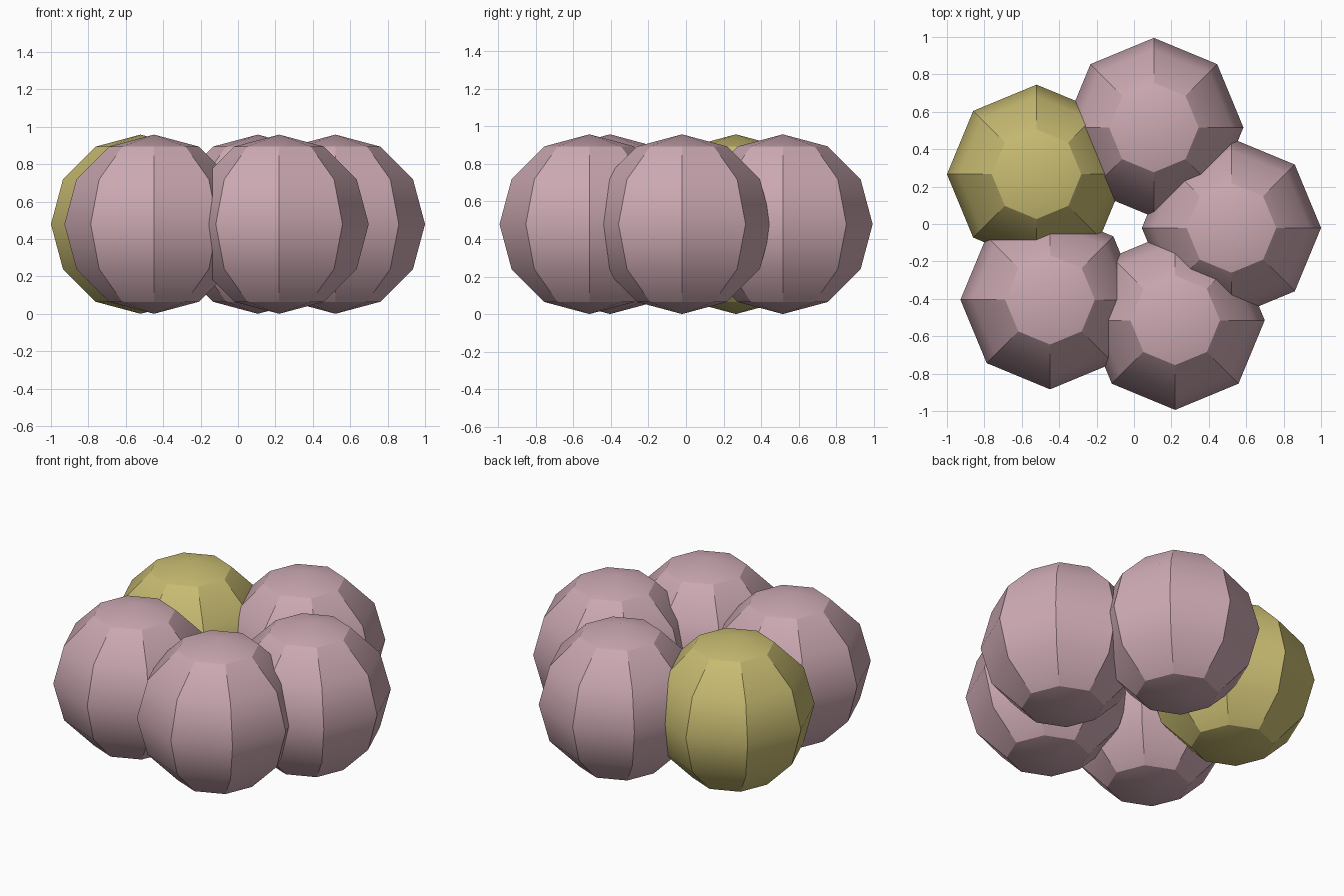
import bpy, math

cube = bpy.data.objects.get("Cube")
if cube:
    bpy.data.objects.remove(cube, do_unlink=True)


def make_material(name, color):
    mat = bpy.data.materials.new(name)
    mat.use_nodes = True
    mat.diffuse_color = (*color, 1)
    mat.node_tree.nodes["Principled BSDF"].inputs["Base Color"].default_value = (*color, 1)
    return mat


pink = make_material("dusty pink", (0.61, 0.40, 0.45))
yellow = make_material("mustard yellow", (0.59, 0.51, 0.17))

RADIUS = 0.479

# Ring of overlapping low-poly balls: name, x, y, material
balls = [
    ("back_ball", 0.106, 0.516, pink),
    ("left_ball", 0.521, -0.021, pink),
    ("front_ball", 0.22, -0.515, pink),
    ("front_right_ball", -0.449, -0.405, pink),
    ("back_right_ball", -0.521, 0.266, yellow),
]

for name, x, y, mat in balls:
    bpy.ops.mesh.primitive_uv_sphere_add(segments=8, ring_count=6, radius=RADIUS,
                                         location=(x, y, RADIUS))
    ball = bpy.context.object
    ball.name = name
    ball.data.materials.append(mat)
    # Smooth along each rib, sharp between ribs and around the caps
    bpy.ops.object.shade_smooth_by_angle(angle=math.radians(30))
